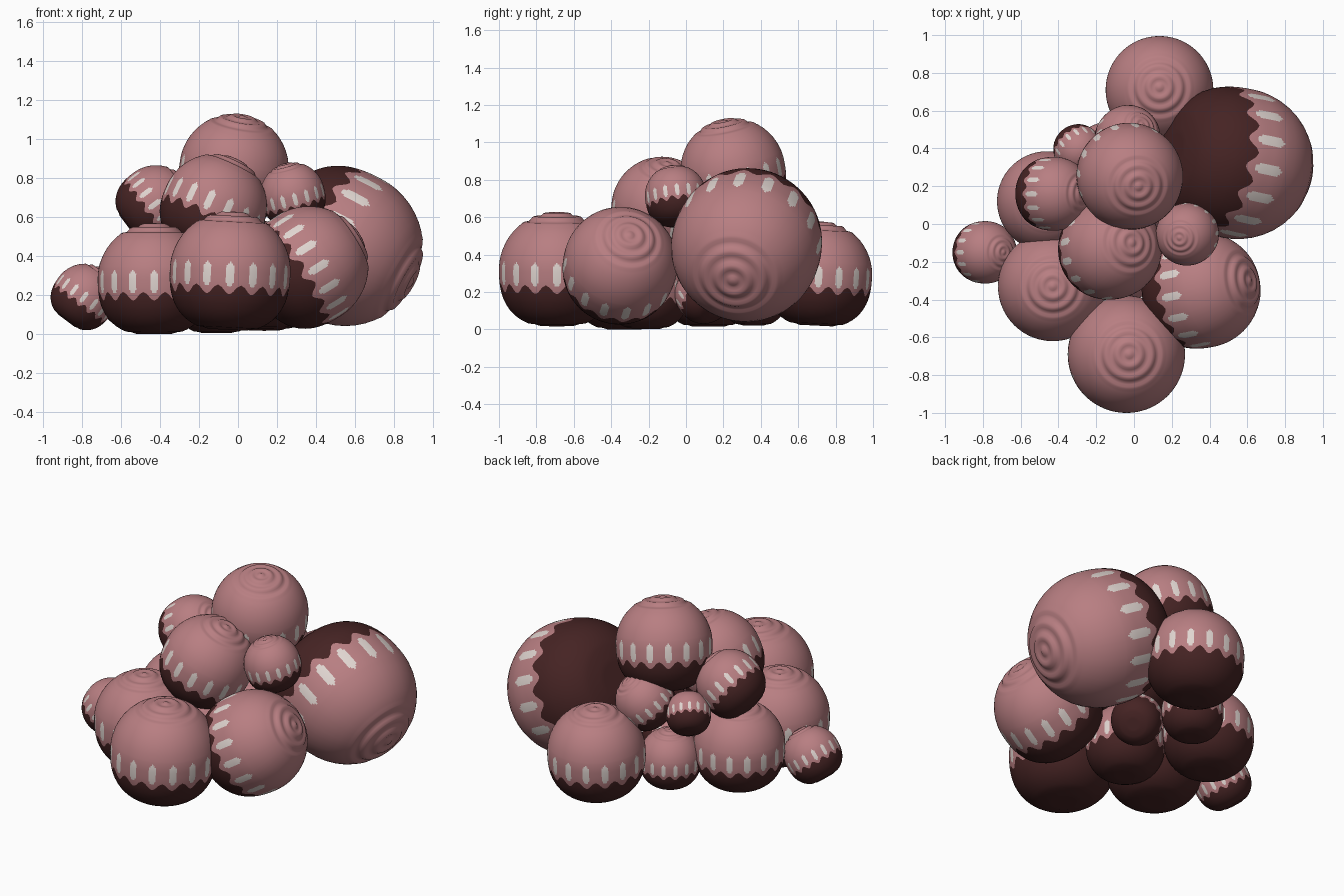
import bpy, bmesh, math
from mathutils import Vector

if "Cube" in bpy.data.objects:
    bpy.data.objects.remove(bpy.data.objects["Cube"])


def material(name, rgb):
    m = bpy.data.materials.new(name)
    m.diffuse_color = (*rgb, 1)
    m.use_nodes = True
    m.node_tree.nodes["Principled BSDF"].inputs["Base Color"].default_value = m.diffuse_color
    return m


MATS = [material("dusty pink", (0.48, 0.21, 0.223)),
        material("dark maroon", (0.06, 0.017, 0.017)),
        material("pale cream", (0.75, 0.67, 0.635))]
DASHES = 16
# column edges within one dash period, narrow across the dash
EDGES = [-0.175, -0.105, -0.035, 0.035, 0.105, 0.175, 0.335, 0.5, 0.665]
COLS = [d + e for d in range(DASHES) for e in EDGES]
SEGS = len(COLS)
WAVE_ROW = 107      # polar angle of the wavy maroon edge


def span(a, b, n):
    return [a + (b - a) * i / n for i in range(n)]


# polar angles: dense on the ringed cap and on the painted band
ROWS = (span(2, 41, 17) + span(41, 77, 5) + span(77, WAVE_ROW, 17)
        + span(WAVE_ROW, 120, 6) + span(120, 178, 11) + [178])


def profile(deg):
    """Radius and height of the unit ball: ringed cap, boxy flat-bottomed base."""
    p = math.radians(deg)
    s, c = math.sin(p), math.cos(p)
    if deg <= 90:
        fade = max(0.0, min(1.0, (41 - deg) / 7))
        k = 1 + fade * (0.018 * math.cos(math.radians(deg * 360 / 12)) - 0.015)
        return s * k, c * k
    n = 2.5
    k = (s ** n + abs(c) ** n) ** (-1 / n)
    r, z = s * k, c * k
    return r, max(z, -0.965 if r < 0.32 else -0.935)


def warp(deg, t):
    """Bend the rows near the maroon edge into scallops."""
    w = max(0.0, 1 - abs(deg - WAVE_ROW) / 12)
    return deg + 4.2 * w * math.cos(2 * math.pi * t)


def paint(t, deg, row):
    """Maroon below the wavy row, cream dashes around the band, pink elsewhere."""
    t = (t + 0.5) % 1 - 0.5
    h = math.cos(math.radians(deg))
    if (t / 0.19) ** 2 + ((h + 0.05) / 0.21) ** 2 < 1:
        return 2
    return 1 if row > WAVE_ROW else 0


def ball(name, centre, radius, axis):
    bm = bmesh.new()
    rings = []
    for deg in ROWS:
        ring = []
        for t in COLS:
            r, z = profile(warp(deg, t))
            a = 2 * math.pi * t / DASHES
            ring.append(bm.verts.new((r * math.cos(a), r * math.sin(a), z)))
        rings.append(ring)
    for i in range(len(rings) - 1):
        a, b = rings[i], rings[i + 1]
        mid = (ROWS[i] + ROWS[i + 1]) / 2
        for j in range(SEGS):
            k = (j + 1) % SEGS
            t = (COLS[j] + (COLS[k] if k else COLS[0] + DASHES)) / 2
            f = bm.faces.new((a[j], b[j], b[k], a[k]))
            f.material_index = paint(t, warp(mid, t), mid)
    bm.faces.new(rings[0])
    bm.faces.new(rings[-1][::-1]).material_index = 1
    for f in bm.faces:
        f.smooth = True
    me = bpy.data.meshes.new(name)
    bm.to_mesh(me)
    bm.free()
    for m in MATS:
        me.materials.append(m)
    ob = bpy.data.objects.new(name, me)
    ob.location = centre
    ob.scale = (radius,) * 3
    ob.rotation_mode = 'QUATERNION'
    ob.rotation_quaternion = Vector(axis).to_track_quat('Z', 'Y')
    bpy.context.collection.objects.link(ob)


# name, centre, radius, direction of the ringed cap
BALLS = [
    # ground layer
    ("big_right_ball", (0.55, 0.32, 0.44), 0.40, (0.87, -0.18, -0.46)),
    ("front_right_ball", (0.365, -0.35, 0.35), 0.305, (0.83, 0.17, 0.52)),
    ("front_ball", (-0.04, -0.69, 0.32), 0.31, (0.05, 0, 1)),
    ("front_left_ball", (-0.43, -0.33, 0.28), 0.29, (0, 0, 1)),
    ("far_left_ball", (-0.785, -0.15, 0.195), 0.165, (0.6, 0, 0.8)),
    ("left_ball", (-0.46, 0.12, 0.27), 0.265, (0, 0, 1)),
    ("back_left_ball", (-0.14, 0.36, 0.195), 0.18, (0, 0, 1)),
    ("back_ball", (0.135, 0.71, 0.295), 0.285, (0, 0.05, 1)),
    ("middle_ball", (-0.11, -0.21, 0.225), 0.23, (0, 0, 1)),
    ("small_middle_ball", (0.05, 0.09, 0.19), 0.15, (-0.6, -0.45, 0.65)),
    # upper layer
    ("upper_front_ball", (-0.12, -0.13, 0.655), 0.268, (0.42, 0.12, 0.88)),
    ("upper_left_ball", (-0.42, 0.16, 0.67), 0.195, (0.8, 0, 0.6)),
    ("upper_right_ball", (0.28, -0.055, 0.715), 0.165, (-0.25, -0.12, 0.95)),
    ("upper_back_ball", (-0.03, 0.46, 0.57), 0.17, (0.45, 0.4, 0.8)),
    ("small_back_ball", (-0.29, 0.39, 0.53), 0.13, (0.45, -0.55, 0.65)),
    ("top_ball", (-0.02, 0.25, 0.85), 0.28, (0.17, -0.2, 1)),
]
for spec in BALLS:
    ball(*spec)
